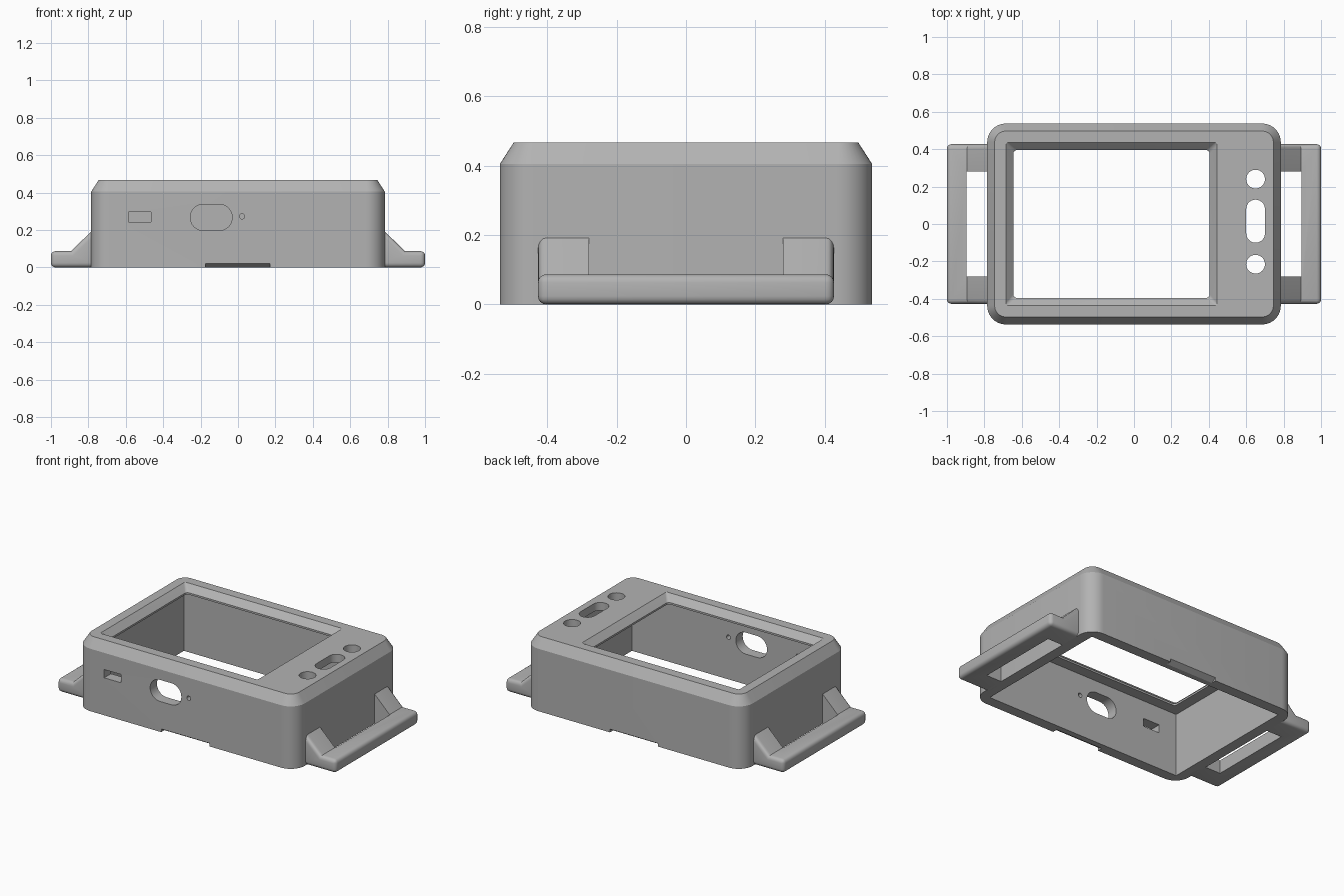
import bpy, bmesh, math
from mathutils import Matrix

cube = bpy.data.objects.get("Cube")
if cube:
    bpy.data.objects.remove(cube, do_unlink=True)

grey = bpy.data.materials.new("matte grey plastic")
grey.use_nodes = True
COLOUR = (0.45, 0.45, 0.45, 1)
grey.diffuse_color = COLOUR
grey.node_tree.nodes["Principled BSDF"].inputs["Base Color"].default_value = COLOUR


def loft(name, rings):
    """Closed solid skinned through rings with equal point counts."""
    bm = bmesh.new()
    loops = [[bm.verts.new(p) for p in ring] for ring in rings]
    n = len(loops[0])
    for a, b in zip(loops, loops[1:]):
        for i in range(n):
            j = (i + 1) % n
            bm.faces.new((a[i], a[j], b[j], b[i]))
    bm.faces.new(loops[0][::-1])
    bm.faces.new(loops[-1])
    bmesh.ops.recalc_face_normals(bm, faces=bm.faces)
    mesh = bpy.data.meshes.new(name)
    bm.to_mesh(mesh)
    bm.free()
    mesh.materials.append(grey)
    obj = bpy.data.objects.new(name, mesh)
    bpy.context.collection.objects.link(obj)
    return obj


def rounded(cx, cy, hx, hy, r, z, steps=10):
    """Rounded rectangle ring at height z."""
    pts = []
    for k, (sx, sy) in enumerate([(1, 1), (-1, 1), (-1, -1), (1, -1)]):
        for i in range(steps + 1):
            a = math.pi / 2 * (k + i / steps)
            pts.append((cx + sx * (hx - r) + r * math.cos(a),
                        cy + sy * (hy - r) + r * math.sin(a), z))
    return pts


def box(name, x0, x1, y0, y1, z0, z1):
    return loft(name, [[(x0, y0, z), (x1, y0, z), (x1, y1, z), (x0, y1, z)]
                       for z in (z0, z1)])


def prism(name, profile, axis, lo, hi):
    """Extrude a 2D profile along x or y."""
    def place(u, v, t):
        return (t, u, v) if axis == "x" else (u, t, v)
    return loft(name, [[place(u, v, t) for u, v in profile] for t in (lo, hi)])


def bake(obj):
    graph = bpy.context.evaluated_depsgraph_get()
    mesh = bpy.data.meshes.new_from_object(obj.evaluated_get(graph))
    obj.modifiers.clear()
    obj.data = mesh


def cut(obj, cutters):
    for c in cutters:
        c.hide_render = True
        m = obj.modifiers.new("cut", "BOOLEAN")
        m.operation, m.solver, m.object = "DIFFERENCE", "EXACT", c
    bake(obj)
    for c in cutters:
        bpy.data.objects.remove(c, do_unlink=True)


def finish(obj):
    bpy.ops.object.select_all(action="DESELECT")
    obj.select_set(True)
    bpy.context.view_layer.objects.active = obj
    bpy.ops.object.shade_smooth_by_angle(angle=math.radians(28))


HX, HY, H = 0.785, 0.537, 0.467
WALL, ROOF = 0.07, 0.415

# Case shell with chamfered top rim
case = loft("case_shell", [rounded(0, 0, HX, HY, 0.1, 0),
                           rounded(0, 0, HX, HY, 0.1, 0.405),
                           rounded(0, 0, HX - 0.04, HY - 0.04, 0.06, H)])

cutters = [box("cavity", WALL - HX, HX - WALL, WALL - HY, HY - WALL, -0.1, ROOF)]

# Screen window with sloped edges
WX = -0.12
cutters.append(loft("window", [
    rounded(WX, 0, 0.525, 0.395, 0.02, 0.38),
    rounded(WX, 0, 0.525, 0.395, 0.02, 0.427),
    rounded(WX, 0, 0.565, 0.435, 0.012, H),
    rounded(WX, 0, 0.565, 0.435, 0.012, H + 0.05)]))

# Button holes in the top
for y, half in [(0.24, 0.05), (0.015, 0.115), (-0.215, 0.05)]:
    cutters.append(loft("button_hole", [rounded(0.65, y, 0.05, half, 0.0499, z)
                                        for z in (0.36, 0.55)]))

# Ports through the front wall
for x, z, hx, hz, r in [(-0.525, 0.27, 0.06, 0.027, 0.002),
                        (-0.143, 0.267, 0.112, 0.07, 0.0699),
                        (0.022, 0.273, 0.014, 0.014, 0.0139)]:
    outline = [p[:2] for p in rounded(x, z, hx, hz, r, 0)]
    cutters.append(prism("port", outline, "y", -0.6, -0.42))

# Sloped opening notches under the front and back edges
for s in (-1, 1):
    wedge = [(s * 0.50, -0.002), (s * 0.56, -0.002), (s * 0.56, 0.035)]
    cutters.append(prism("pry_notch", wedge, "x", -0.175, 0.17))

cut(case, cutters)
finish(case)

# Strap loops: sloped brackets joined by a rounded bar
profile = [(0.74, 0), (1, 0), (1, 0.087), (0.892, 0.087), (0.785, 0.192), (0.74, 0.192)]
for side, s in (("left", 1), ("right", -1)):
    loop = prism(side + "_strap_loop", profile, "y", -0.427, 0.427)
    bevel = loop.modifiers.new("round", "BEVEL")
    bevel.width, bevel.segments = 0.024, 4
    bevel.limit_method, bevel.angle_limit = "ANGLE", math.radians(50)
    bake(loop)
    cut(loop, [box("strap_slot", 0.7, 0.895, -0.28, 0.28, -0.1, 0.3)])
    if s < 0:
        loop.data.transform(Matrix.Scale(-1, 4, (1, 0, 0)))
        loop.data.flip_normals()
    finish(loop)
